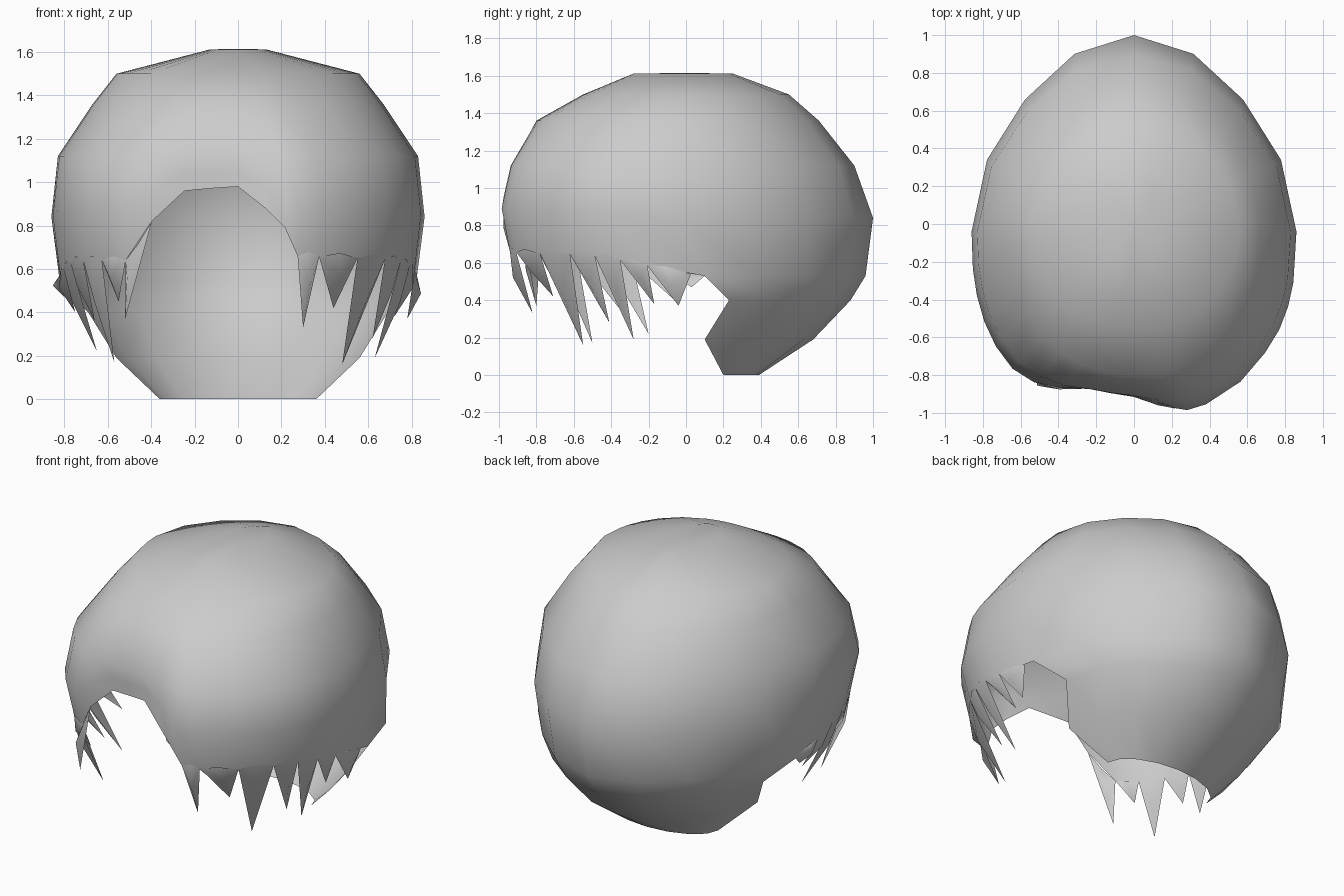
import bpy, bmesh, math
from mathutils import Vector

if "Cube" in bpy.data.objects:
    bpy.data.objects.remove(bpy.data.objects["Cube"])

# Horizontal sections: z, half width, front y, middle y, back y, back diagonal pinch
SECTIONS = [
    (1.612, 0.13, -0.28, 0.00, 0.25, .03), (1.50, 0.56, -0.55, 0.00, 0.55, .04),
    (1.36, 0.67, -0.80, 0.00, 0.71, .04), (1.12, 0.83, -0.93, -0.04, 0.90, .04),
    (0.84, 0.86, -0.97, -0.04, 1.00, .05), (0.53, 0.82, -0.88, 0.10, 0.96, .09),
    (0.40, 0.69, -0.80, 0.23, 0.88, .07), (0.19, 0.56, -0.70, 0.10, 0.68, .03),
    (0.00, 0.36, -0.50, 0.20, 0.39, .0)]
# Front hairline height by angle (0 = front, + = right)
HAIRLINE = [(-90, .53), (-75, .60), (-60, .64), (-30, .64), (-22, .82), (-12, .96), (0, .98),
            (5, .88), (10, .79), (14, .66), (60, .64), (75, .60), (90, .53)]
# Uneven depth of the fringe by angle
DEPTH = [(-90, 1), (-45, 1.02), (-25, .97), (-10, .92), (0, .96), (12, 1.05), (30, 1.04), (45, .98), (90, 1)]


def lerp_table(table, t):
    for a, b in zip(table, table[1:]):
        if a[0] <= t <= b[0]:
            f = (t - a[0]) / (b[0] - a[0])
            return [p + (q - p) * f for p, q in zip(a, b)]
    return table[-1] if t > table[-1][0] else table[0]


def surface(t, z):
    """Point on the head shape at angle t (degrees) and height z."""
    _, hw, yf, ym, yb, pinch = lerp_table(SECTIONS[::-1], z)
    s, c = math.sin(math.radians(t)), math.cos(math.radians(t))
    if c > 1e-6:
        low = min(1, max(0, (1.36 - z) / .4))
        e = 2 / (2.2 + .35 * low)
        k = 1 + (lerp_table(DEPTH, t)[1] - 1) * low
        return Vector((hw * math.copysign(abs(s) ** e, s), ym + (yf - ym) * k * c ** e, z))
    k = 1 - pinch * (2 * s * c) ** 2
    return Vector((hw * s * k, ym - (yb - ym) * c * k, z))


def hairline(t):
    return lerp_table(HAIRLINE, t)[1]


def finish(name, bm):
    mesh = bpy.data.meshes.new(name)
    bm.to_mesh(mesh)
    bm.free()
    for p in mesh.polygons:
        p.use_smooth = True
    ob = bpy.data.objects.new(name, mesh)
    bpy.context.collection.objects.link(ob)
    return ob


# Main cap: front columns end at the hairline, back columns run to the nape
bm = bmesh.new()
front = [-90, -82, -74, -65, -55, -44, -33, -22, -12, -5, 0, 5, 10, 14, 21, 36, 50, 61, 70, 78, 90]
back = [112, 135, 158, 180, 202, 225, 248]
cols = []
for t in front + back:
    if -90 < t < 90:
        h = hairline(t)
        zs = [s[0] for s in SECTIONS[:4]] + [max(.84, (1.12 + h) / 2), h]
    else:
        zs = [s[0] for s in SECTIONS]
    cols.append([bm.verts.new(surface(t, z)) for z in zs])
crown = bm.verts.new((0, 0, 1.615))
for a, b in zip(cols, cols[1:] + cols[:1]):
    bm.faces.new((crown, a[0], b[0]))
    for i in range(min(len(a), len(b)) - 1):
        bm.faces.new((a[i], a[i + 1], b[i + 1], b[i]))
finish("hair_cap", bm)

# Pointed locks continuing the hairline: base angles shared by neighbours, one tip each
SIDES = [
    ([14, 21, 36, 50, 61, 70, 78, 88],
     [(.30, -.82, .33), (.44, -.71, .42), (.48, -.55, .16), (.62, -.41, .28),
      (.63, -.28, .19), (.72, -.17, .38), (.78, -.04, .37)]),
    ([-22, -33, -44, -55, -65, -74, -82, -90],
     [(-.52, -.80, .37), (-.55, -.65, .45), (-.57, -.50, .17), (-.66, -.36, .36),
      (-.65, -.20, .22), (-.75, -.06, .40), (-.80, .03, .47)])]
bm = bmesh.new()
for edges, tips in SIDES:
    for a, b, tip in zip(edges, edges[1:], tips):
        pa, pb = surface(a, hairline(a)), surface(b, hairline(b))
        top = surface((a + b) / 2, hairline((a + b) / 2) + .02)
        # Ridge bulges outward halfway down to the tip
        ridge = top.lerp(Vector(tip), .45)
        ridge.x *= 1.05
        ridge.y *= 1.05
        va, vb, vt, vr, vp = (bm.verts.new(v) for v in (pa, pb, top, ridge, tip))
        for face in ((va, vr, vt), (vt, vr, vb), (va, vp, vr), (vr, vp, vb)):
            bm.faces.new(face)
bmesh.ops.remove_doubles(bm, verts=bm.verts, dist=.001)
finish("fringe_locks", bm)
